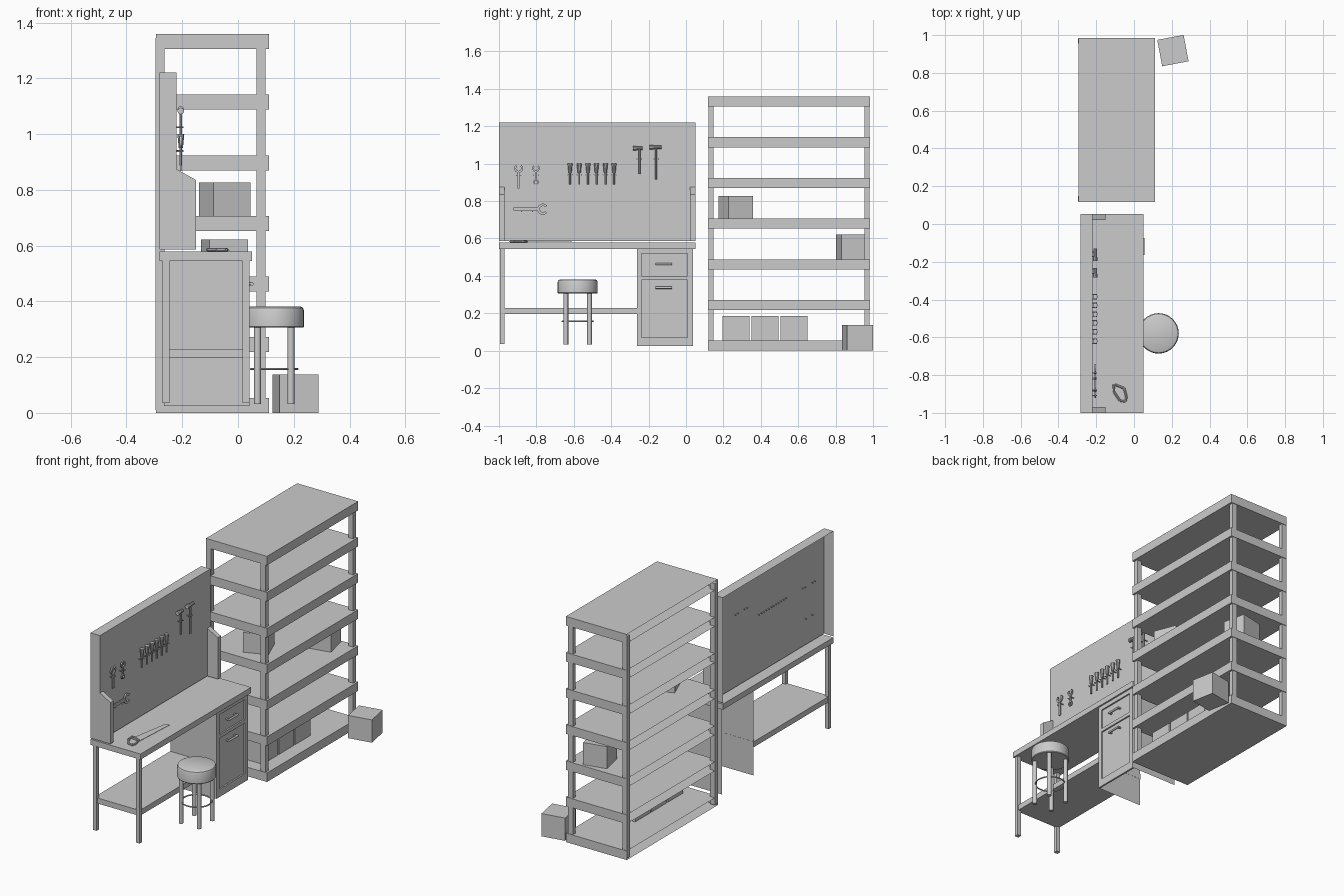
import bpy, bmesh, math
from mathutils import Matrix, Vector

if "Cube" in bpy.data.objects:
    bpy.data.objects.remove(bpy.data.objects["Cube"])


def finish(name, bm, smooth=False):
    bmesh.ops.recalc_face_normals(bm, faces=bm.faces)
    me = bpy.data.meshes.new(name)
    bm.to_mesh(me)
    bm.free()
    ob = bpy.data.objects.new(name, me)
    bpy.context.collection.objects.link(ob)
    if smooth:
        bpy.ops.object.select_all(action='DESELECT')
        ob.select_set(True)
        bpy.context.view_layer.objects.active = ob
        bpy.ops.object.shade_smooth_by_angle(angle=math.radians(35))
    return ob


def box(name, lo, hi, skip=(), turn=0):
    """Box between two corners; faces whose normal is in skip are left open."""
    lo, hi = Vector(lo), Vector(hi)
    bm = bmesh.new()
    mat = Matrix.Translation((lo + hi) / 2) @ Matrix.Diagonal((hi - lo).to_4d())
    bmesh.ops.create_cube(bm, size=1)
    bm.normal_update()
    gone = [f for f in bm.faces if any(f.normal.dot(Vector(s)) > 0.9 for s in skip)]
    bmesh.ops.delete(bm, geom=gone, context='FACES')
    rot = Matrix.Rotation(math.radians(turn), 4, 'Z')
    mid = Matrix.Translation((lo + hi) / 2)
    bmesh.ops.transform(bm, matrix=mid @ rot @ mid.inverted() @ mat, verts=bm.verts)
    return finish(name, bm)


def rod(name, a, b, r1, r2=None, n=12):
    a, b = Vector(a), Vector(b)
    bm = bmesh.new()
    q = (b - a).to_track_quat('Z', 'Y').to_matrix().to_4x4()
    bmesh.ops.create_cone(bm, cap_ends=True, segments=n, radius1=r1,
                          radius2=r1 if r2 is None else r2, depth=(b - a).length,
                          matrix=Matrix.Translation((a + b) / 2) @ q)
    return finish(name, bm, n > 6)


def extrude(name, pts, vec):
    bm = bmesh.new()
    f = bm.faces.new([bm.verts.new(p) for p in pts])
    r = bmesh.ops.extrude_face_region(bm, geom=[f])
    bmesh.ops.translate(bm, vec=vec, verts=[v for v in r['geom'] if isinstance(v, bmesh.types.BMVert)])
    return finish(name, bm)


def lathe(name, centre, prof, n=32, closed=False):
    bm = bmesh.new()
    rings = [[bm.verts.new((centre[0] + r * math.cos(2 * math.pi * i / n),
                            centre[1] + r * math.sin(2 * math.pi * i / n), z)) for i in range(n)]
             for r, z in prof]
    pairs = list(zip(rings, rings[1:]))
    if closed:
        pairs.append((rings[-1], rings[0]))
    else:
        bm.faces.new(rings[0])
        bm.faces.new(rings[-1])
    for p, q in pairs:
        for i in range(n):
            j = (i + 1) % n
            bm.faces.new((p[i], p[j], q[j], q[i]))
    return finish(name, bm, True)


BACK, UP, DOWN = (-1, 0, 0), (0, 0, 1), (0, 0, -1)

# Storage rack: seven trays open at the wall side, four posts
for i in range(7):
    z = i * 0.2175
    box(f"rack_shelf_{i}", (-0.295, 0.117, z), (0.111, 0.985, z + 0.054), [BACK])
for x in (-0.296, 0.067):
    for y in (0.12, 0.955):
        box("rack_post", (x, y, 0.01), (x + 0.032, y + 0.027, 1.345))

# Boxes stored on and beside the rack
for y in (0.268, 0.423, 0.578):
    box("lower_box", (-0.117, y - 0.072, 0.054), (0.027, y + 0.072, 0.185))
for x, y, z, h, t in ((-0.048, 0.267, 0.706, 0.12, 21.7), (-0.048, 0.886, 0.489, 0.133, 12.3),
                      (0.206, 0.918, 0.0, 0.137, 10.7)):
    box("loose_box", (x - 0.071, y - 0.071, z), (x + 0.071, y + 0.071, z + h), turn=t)

# Workbench top, legs and lower shelf
box("bench_top", (-0.282, -1.0, 0.545), (0.051, 0.052, 0.579))
for x in (-0.271, 0.016):
    box("bench_leg", (x, -0.995, 0.035), (x + 0.025, -0.97, 0.545))
box("bench_lower_shelf", (-0.268, -0.985, 0.196), (0.035, -0.262, 0.229))

# Drawer cabinet: sides, front frame, recessed panels, handles
for y in (-0.263, 0.037):
    bm = bmesh.new()
    bm.faces.new([bm.verts.new((x, y, z)) for x, z in
                  ((-0.265, 0.025), (0.04, 0.025), (0.04, 0.547), (-0.265, 0.547))])
    finish("cabinet_side", bm)
for y0, y1, z0, z1 in ((-0.263, -0.237, 0.025, 0.547), (0.008, 0.037, 0.025, 0.547),
                       (-0.237, 0.008, 0.52, 0.547), (-0.237, 0.008, 0.378, 0.399),
                       (-0.237, 0.008, 0.025, 0.072)):
    box("cabinet_frame", (0.03, y0, z0), (0.041, y1, z1), [BACK])
for z0, z1 in ((0.399, 0.52), (0.072, 0.378)):
    box("cabinet_panel", (0.028, -0.237, z0), (0.032, 0.008, z1), [BACK])
for z in (0.463, 0.337):
    rod("handle_bar", (0.05, -0.163, z), (0.05, -0.075, z), 0.006)
    for y in (-0.157, -0.081):
        rod("handle_stem", (0.031, y, z), (0.05, y, z), 0.006, n=8)

# Tool board (hollow at the wall side) with side brackets
box("tool_board", (-0.282, -1.0, 0.586), (-0.22, 0.052, 1.22), [BACK, DOWN])
for y in (-1.0, 0.022):
    extrude("board_bracket", [(-0.22, y, 0.586), (-0.15, y, 0.586), (-0.15, y, 0.835),
                              (-0.22, y, 0.874)], (0, 0.03, 0))

# Stool
C = (0.13, -0.579)
lathe("stool_seat", C, [(0.104, 0.306), (0.107, 0.31), (0.107, 0.367), (0.103, 0.377), (0.093, 0.382)])
for sx in (-1, 1):
    for sy in (-1, 1):
        x, y = C[0] + sx * 0.06, C[1] + sy * 0.063
        rod("stool_leg", (x, y, 0.032), (x, y, 0.308), 0.0125)
lathe("stool_foot_ring", C, [(0.083 + 0.004 * math.cos(a * math.pi / 3), 0.157 + 0.004 * math.sin(a * math.pi / 3))
                             for a in range(6)], closed=True)

# Hanging tools
X = -0.205


def peg(y, z):
    for s in (-1, 1):
        rod("tool_peg", (-0.23, y + s * 0.012, z), (-0.196, y + s * 0.012, z), 0.003, n=6)


def jaw(name, y, z, r, direction, half_gap=40):
    """Open C-shaped wrench head in the board plane, opening along direction (degrees)."""
    out = []
    for rad, order in ((r, 1), (r * 0.55, -1)):
        angs = [direction + half_gap + i * (360 - 2 * half_gap) / 12 for i in range(13)][::order]
        out += [(X - 0.004, y + rad * math.cos(math.radians(a)), z + rad * math.sin(math.radians(a))) for a in angs]
    extrude(name, out, (0.008, 0, 0))


for y in (-0.62, -0.571, -0.524, -0.479, -0.431, -0.385):
    rod("screwdriver_handle", (X, y, 0.95), (X, y, 1.0), 0.008, 0.013, 10)
    rod("screwdriver_shaft", (X, y, 0.888), (X, y, 0.95), 0.005, n=8)
    peg(y, 0.94)
for y, top, low, a, b in ((-0.249, 1.083, 0.945, 0.035, 0.016), (-0.16, 1.088, 0.915, 0.035, 0.03)):
    rod("hammer_handle", (X, y, low), (X, y, top), 0.005, n=8)
    rod("hammer_head", (X, y - a, top), (X, y + b, top), 0.009, n=10)
    rod("hammer_face", (X, y - a, top), (X, y - a + 0.02, top), 0.012, n=10)
    peg(y, 1.025)
jaw("spanner_jaw", -0.895, 0.975, 0.024, 90)
box("spanner_handle", (X - 0.003, -0.901, 0.868), (X + 0.003, -0.889, 0.96))
peg(-0.895, 0.938)
jaw("small_spanner_jaw", -0.802, 0.975, 0.02, 90)
jaw("small_spanner_end", -0.802, 0.902, 0.015, -90, 20)
box("small_spanner_handle", (X - 0.003, -0.807, 0.91), (X + 0.003, -0.797, 0.962))
peg(-0.802, 0.938)
jaw("large_wrench_jaw", -0.765, 0.757, 0.03, 0)
box("large_wrench_handle", (X - 0.004, -0.922, 0.749), (X + 0.004, -0.785, 0.765))
for y in (-0.88, -0.82):
    rod("wrench_peg", (-0.23, y, 0.745), (-0.196, y, 0.745), 0.003, n=6)

# Saw lying on the bench: blade and looped handle
extrude("saw_blade", [(-0.1, -0.87, 0.582), (-0.045, -0.88, 0.582), (-0.03, -0.61, 0.582),
                      (-0.055, -0.61, 0.582)], (0, 0, 0.002))
hp = [(-0.108, -0.85), (-0.105, -0.89), (-0.075, -0.935), (-0.045, -0.94), (-0.04, -0.915),
      (-0.052, -0.87), (-0.1, -0.85)]
for (x0, y0), (x1, y1) in zip(hp, hp[1:]):
    rod("saw_handle", (x0, y0, 0.585), (x1, y1, 0.585), 0.006, n=8)
